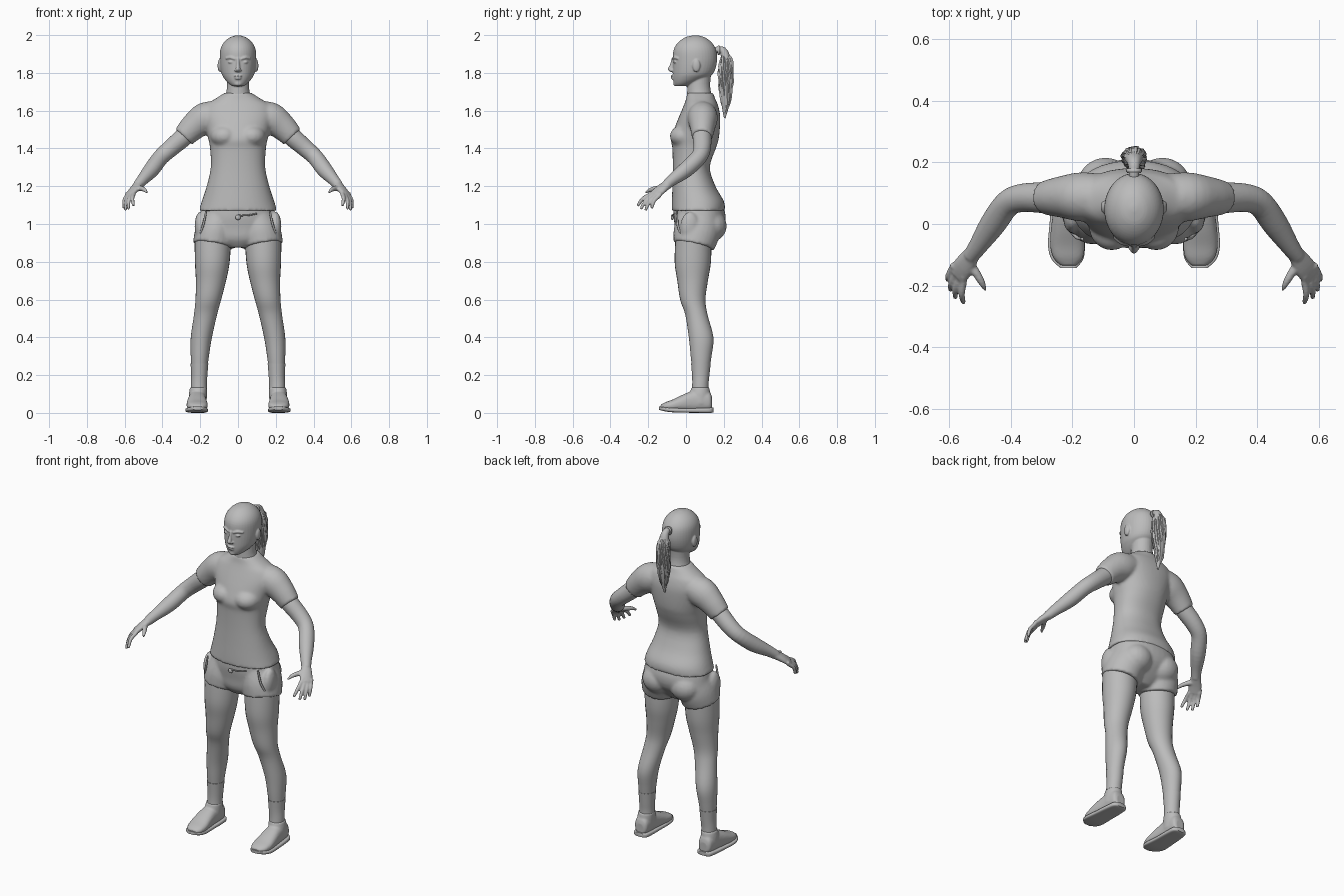
import bpy, bmesh, math, random
from mathutils import Vector, Matrix

random.seed(4)
X, Y, Z = Vector((1, 0, 0)), Vector((0, 1, 0)), Vector((0, 0, 1))
grey = bpy.data.materials.new("plain_grey")
grey.diffuse_color = (0.5, 0.5, 0.5, 1)


def smooth_rings(pts, sub):
    """Interpolate (x, y, z, a, b) rings with a Catmull-Rom spline."""
    p = [Vector(q) for q in pts]
    out = []
    for i in range(len(p) - 1):
        p0, p1, p2, p3 = p[max(i - 1, 0)], p[i], p[i + 1], p[min(i + 2, len(p) - 1)]
        for k in range(sub):
            t = k / sub
            out.append(0.5 * (2 * p1 + (p2 - p0) * t + (2 * p0 - 5 * p1 + 4 * p2 - p3) * t * t
                              + (3 * p1 - p0 - 3 * p2 + p3) * t ** 3))
    return out + [p[-1]]


def tube(bm, pts, axes=None, ref=Y, n=28, power=2.0, sub=4):
    """Loft ellipses through rings; fixed ring axes, or perpendicular to the path."""
    rings = smooth_rings([q if len(q) == 5 else (*q, q[3]) for q in pts], sub)
    cen = [Vector(r[:3]) for r in rings]
    loops = []
    for i, r in enumerate(rings):
        if axes:
            u, v = axes
        else:
            t = (cen[min(i + 1, len(cen) - 1)] - cen[max(i - 1, 0)]).normalized()
            u = (ref - ref.dot(t) * t).normalized()
            v = t.cross(u)
        loop = []
        for k in range(n):
            c, s = math.cos(2 * math.pi * k / n), math.sin(2 * math.pi * k / n)
            c = math.copysign(abs(c) ** (2 / power), c)
            s = math.copysign(abs(s) ** (2 / power), s)
            loop.append(bm.verts.new(cen[i] + u * max(r[3], .001) * c + v * max(r[4], .001) * s))
        loops.append(loop)
    for A, B in zip(loops, loops[1:]):
        for k in range(n):
            bm.faces.new((A[k], A[(k + 1) % n], B[(k + 1) % n], B[k]))
    bm.faces.new(loops[0][::-1])
    bm.faces.new(loops[-1])


def ball(bm, c, r):
    bmesh.ops.create_uvsphere(bm, u_segments=20, v_segments=12, radius=1,
                              matrix=Matrix.LocRotScale(Vector(c), None, Vector(r)))


def mirror(bm):
    """Copy everything built so far to the other side of x = 0."""
    g = bmesh.ops.duplicate(bm, geom=bm.verts[:] + bm.edges[:] + bm.faces[:])["geom"]
    for v in g:
        if isinstance(v, bmesh.types.BMVert):
            v.co.x = -v.co.x


def finish(name, bm, voxel=0, relax=0):
    bmesh.ops.recalc_face_normals(bm, faces=bm.faces[:])
    me = bpy.data.meshes.new(name)
    bm.to_mesh(me)
    bm.free()
    me.materials.append(grey)
    ob = bpy.data.objects.new(name, me)
    bpy.context.collection.objects.link(ob)
    bpy.context.view_layer.objects.active = ob
    ob.select_set(True)
    bpy.ops.object.shade_smooth_by_angle(angle=math.radians(50))
    ob.select_set(False)
    if voxel:  # fuse the overlapping forms into one skin
        m = ob.modifiers.new("fuse", "REMESH")
        m.mode, m.voxel_size, m.use_smooth_shade = "VOXEL", voxel, True
        s = ob.modifiers.new("relax", "SMOOTH")
        s.factor, s.iterations = 0.5, relax


# head with face and ears, plus neck
bm = bmesh.new()
ball(bm, (.097, .055, 1.838), (.011, .021, .034))
ball(bm, (.036, -.058, 1.857), (.017, .009, .007))
tube(bm, [(.014, -.068, 1.872, .006), (.04, -.061, 1.881, .007), (.066, -.042, 1.876, .005)], ref=Z, n=10)
ball(bm, (.01, -.076, 1.813), (.009, .011, .007))
mirror(bm)
tube(bm, [(0, .05, 1.999, .008, .01), (0, .048, 1.988, .043, .052), (0, .047, 1.96, .076, .09),
          (0, .047, 1.92, .094, .113), (0, .047, 1.86, .096, .117), (0, .038, 1.80, .088, .108),
          (0, .02, 1.77, .073, .089), (0, -.005, 1.745, .051, .06), (0, -.022, 1.73, .03, .037)], (X, Y), n=40)
tube(bm, [(0, .076, 1.82, .06, .06), (0, .068, 1.74, .058, .06), (0, .07, 1.69, .064, .064),
          (0, .075, 1.65, .08, .07)], (X, Y))
tube(bm, [(0, -.066, 1.878, .009, .01), (0, -.074, 1.845, .009, .011), (0, -.082, 1.818, .013, .015),
          (0, -.074, 1.805, .008, .008)], (X, Y), n=14)
ball(bm, (0, -.07, 1.783), (.021, .011, .006))
ball(bm, (0, -.069, 1.771), (.018, .011, .006))
ball(bm, (0, -.053, 1.743), (.022, .015, .014))
finish("head_and_neck", bm, .004, 3)

# ponytail: core, loose locks and hair tie
bm = bmesh.new()
tail = [(0, .15, 1.92, .016), (0, .195, 1.918, .02), (0, .213, 1.86, .031, .026),
        (0, .217, 1.75, .034, .03), (0, .21, 1.65, .024), (0, .205, 1.56, .004)]
tube(bm, tail, ref=X, n=16)
for k in range(16):
    a = 2 * math.pi * k / 16
    end = random.uniform(1.58, 1.66)
    pts = [(0, .2, 1.915, .006)]
    for j in range(1, 7):
        f = j / 7
        r = .034 * math.sin(math.pi * (.15 + .8 * f)) + random.uniform(-.004, .004)
        pts.append((r * math.cos(a + f), .215 - .006 * f + r * math.sin(a + f),
                    1.915 + (end - 1.915) * f, random.uniform(.006, .011)))
    pts.append((.008 * math.cos(a), .207 + .008 * math.sin(a), end, .002))
    tube(bm, pts, ref=X, n=6, sub=2)
finish("ponytail", bm)
bm = bmesh.new()
tube(bm, [(0, .166, 1.92, .022), (0, .173, 1.92, .026), (0, .18, 1.92, .022)], (X, Z), n=16)
finish("hair_tie", bm)

# shirt: sleeves and bust mirrored, then the trunk
bm = bmesh.new()
tube(bm, [(.06, .085, 1.59, .07, .06), (.165, .088, 1.562, .08, .085), (.232, .088, 1.518, .068, .073),
          (.288, .085, 1.461, .055, .06)])
ball(bm, (.072, -.008, 1.465), (.075, .078, .06))
mirror(bm)
tube(bm, [(0, .065, 1.07, .207, .141), (0, .063, 1.12, .192, .138), (0, .042, 1.2, .166, .114),
          (0, .028, 1.3, .144, .098), (0, .043, 1.4, .148, .115), (0, .047, 1.45, .157, .126),
          (0, .062, 1.52, .175, .118), (0, .074, 1.58, .19, .106), (0, .079, 1.63, .172, .09),
          (0, .078, 1.66, .125, .078), (0, .075, 1.695, .07, .068)], (X, Y), n=48, power=2.2)
finish("shirt", bm, .009, 4)

# shorts: legs, seat and side pockets, then the waist block
bm = bmesh.new()
tube(bm, [(.1, .07, 1.02, .1, .12), (.122, .055, .95, .107, .122), (.134, .042, .885, .105, .11)], ref=X)
ball(bm, (.092, .128, .99), (.092, .088, .085))
ball(bm, (.2, .02, .985), (.03, .05, .08))
mirror(bm)
tube(bm, [(0, .065, 1.1, .188, .13), (0, .072, 1.04, .2, .138), (0, .07, .98, .208, .128),
          (0, .05, .92, .16, .1), (0, .042, .875, .06, .06)], (X, Y), n=40, power=2.2)
finish("shorts", bm, .009, 3)

# pocket edges and drawstring on the shorts
bm = bmesh.new()
tube(bm, [(.168, -.048, 1.07, .005), (.183, -.045, 1.0, .006), (.2, -.03, .95, .005)], ref=X, n=8)
mirror(bm)
finish("pocket_edges", bm)
bm = bmesh.new()
ball(bm, (0, -.072, 1.035), (.014, .008, .014))
tube(bm, [(0, -.072, 1.045, .004), (.05, -.073, 1.046, .004), (.1, -.062, 1.055, .004)], ref=Z, n=8)
finish("drawstring", bm)

# bare arms with hands
bm = bmesh.new()
tube(bm, [(.235, .086, 1.51, .048), (.288, .085, 1.46, .05), (.36, .085, 1.398, .046),
          (.41, .066, 1.352, .043), (.458, .0, 1.288, .042), (.505, -.07, 1.235, .031),
          (.53, -.105, 1.205, .026)])
spread = Vector((.04, .048, -.01))
tube(bm, [(.522, -.093, 1.213, .026, .024), (.552, -.137, 1.18, .036, .019),
          (.573, -.167, 1.152, .035, .014)], ref=spread, n=20)
knuckle, tips = Vector((.553, -.186, 1.158)), [(.553, -.257, 1.095), (.58, -.24, 1.078),
                                             (.596, -.215, 1.072), (.604, -.182, 1.082)]
for k, tip in enumerate(tips):
    a, b = knuckle + spread * k * .3, Vector(tip)
    mid = (a + b) / 2 + Vector((.006, -.006, .008))
    tube(bm, [(*(a - (b - a) * .25), .011), (*a, .0115), (*mid, .0105), (*b.lerp(mid, .1), .008),
              (*b, .003)], ref=X, n=10)
tube(bm, [(.54, -.12, 1.19, .017), (.513, -.158, 1.188, .014), (.494, -.19, 1.18, .011),
          (.482, -.215, 1.166, .005)], ref=Z, n=12)
mirror(bm)
finish("arms_and_hands", bm, .005, 2)

# bare legs
bm = bmesh.new()
tube(bm, [(.133, .04, .94, .097, .095), (.136, .036, .8, .092, .096), (.143, .035, .7, .08, .081),
          (.157, .036, .6, .068, .067), (.172, .055, .52, .061, .059), (.194, .08, .4, .056, .065),
          (.202, .08, .3, .048, .055), (.205, .078, .2, .04, .043), (.207, .075, .08, .038, .04)], (X, Y))
mirror(bm)
finish("legs", bm)

# ankle socks
bm = bmesh.new()
tube(bm, [(.204, .079, .262, .047, .052), (.205, .078, .2, .043, .046), (.207, .076, .15, .042, .043),
          (.207, .074, .09, .042, .045)], (X, Y))
mirror(bm)
finish("socks", bm)

# shoes: uppers lofted heel to toe, ankle opening, then soles
bm = bmesh.new()
tube(bm, [(.212, .138, .05, .025, .03), (.213, .125, .06, .04, .05), (.214, .08, .064, .046, .058),
          (.216, .03, .06, .048, .055), (.217, -.02, .051, .053, .044), (.216, -.07, .04, .056, .031),
          (.214, -.11, .034, .048, .022), (.212, -.135, .03, .026, .012)], (X, Z), power=2.4)
tube(bm, [(.209, .076, .135, .045, .047), (.212, .074, .1, .048, .055), (.214, .07, .05, .048, .06)], (X, Y))
mirror(bm)
finish("shoes", bm, .006, 2)
bm = bmesh.new()
tube(bm, [(.213, .146, .016, .025, .012), (.213, .13, .014, .045, .014), (.215, .08, .013, .052, .013),
          (.218, .0, .013, .056, .012), (.219, -.07, .015, .06, .012), (.216, -.115, .02, .051, .011),
          (.213, -.143, .025, .025, .009)], (X, Z), power=4)
mirror(bm)
finish("soles", bm)
